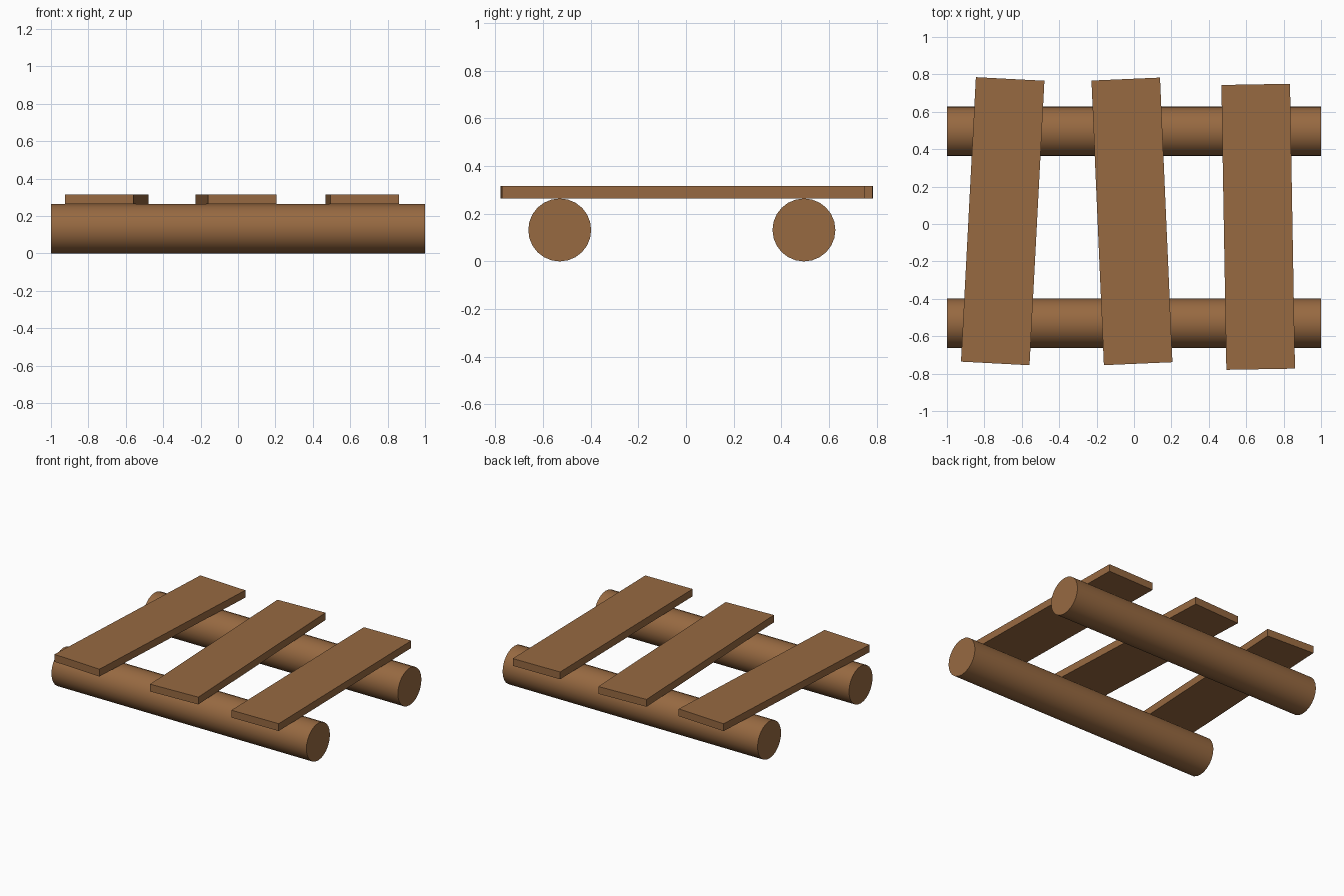
import bpy
import math

if "Cube" in bpy.data.objects:
    bpy.data.objects.remove(bpy.data.objects["Cube"])

wood = bpy.data.materials.new("brown wood")
wood.diffuse_color = (0.31, 0.142, 0.053, 1)
wood.use_nodes = True
wood.node_tree.nodes["Principled BSDF"].inputs["Base Color"].default_value = wood.diffuse_color

LOG_R = 0.132
PLANK = (0.367, 1.523, 0.052)   # width, length, thickness
PLANK_Z = 0.29


def add_log(name, y):
    """Round runner lying along x."""
    bpy.ops.mesh.primitive_cylinder_add(
        vertices=24, radius=LOG_R, depth=2,
        location=(0, y, LOG_R), rotation=(0, math.pi / 2, 0))
    log = bpy.context.object
    log.name = name
    log.data.materials.append(wood)
    bpy.ops.object.shade_smooth_by_angle(angle=math.radians(40))


def add_plank(name, x, y, tilt):
    """Flat board across the logs, slightly skewed."""
    bpy.ops.mesh.primitive_cube_add(
        size=1, location=(x, y, PLANK_Z), rotation=(0, 0, math.radians(tilt)))
    plank = bpy.context.object
    plank.name = name
    plank.scale = PLANK
    plank.data.materials.append(wood)


# Two supporting logs
add_log("front_log", -0.53)
add_log("back_log", 0.495)

# Three uneven planks
add_plank("left_plank", -0.702, 0.015, -3.0)
add_plank("middle_plank", -0.011, 0.014, 2.5)
add_plank("right_plank", 0.664, -0.015, 1.0)
